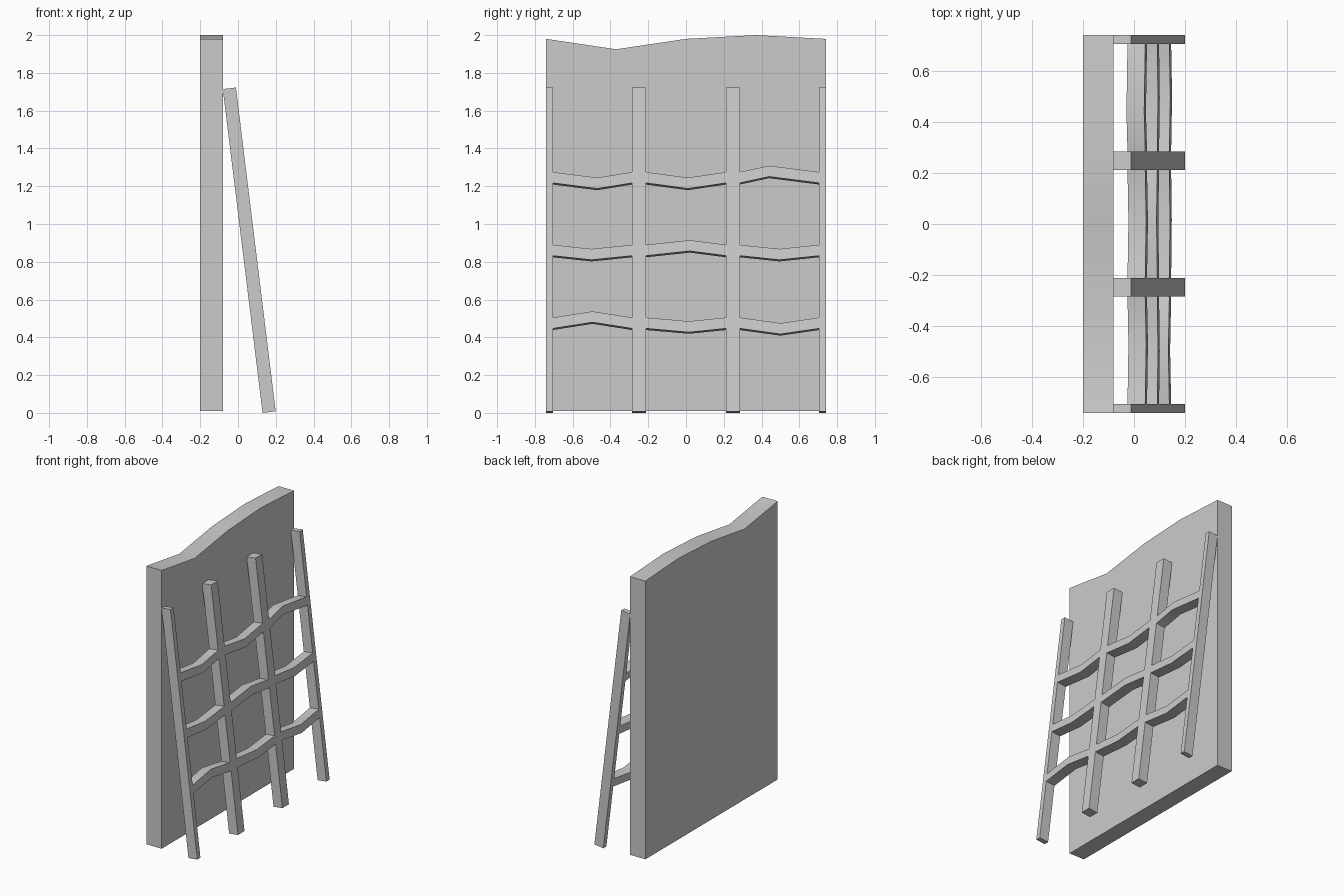
import bpy, bmesh, math
from mathutils import Matrix, Vector

if "Cube" in bpy.data.objects:
    bpy.data.objects.remove(bpy.data.objects["Cube"])

grey = bpy.data.materials.new("plain grey")
grey.use_nodes = True
color = (0.6, 0.6, 0.6, 1)
grey.diffuse_color = color
grey.node_tree.nodes["Principled BSDF"].inputs["Base Color"].default_value = color


def slab(name, outline, thickness, origin, lean=0.0):
    """Extrude a (y, height) outline towards +x, leaning back towards -x."""
    s, c = math.sin(lean), math.cos(lean)
    up, out = Vector((-s, 0, c)), Vector((c, 0, s))
    bm = bmesh.new()
    verts = [bm.verts.new(Vector(origin) + Vector((0, y, 0)) + up * h) for y, h in outline]
    face = bm.faces.new(verts)
    side = bmesh.ops.extrude_face_region(bm, geom=[face])["geom"]
    bmesh.ops.translate(bm, vec=out * thickness,
                        verts=[g for g in side if isinstance(g, bmesh.types.BMVert)])
    bmesh.ops.recalc_face_normals(bm, faces=bm.faces)
    mesh = bpy.data.meshes.new(name)
    bm.to_mesh(mesh)
    bm.free()
    mesh.materials.append(grey)
    obj = bpy.data.objects.new(name, mesh)
    bpy.context.collection.objects.link(obj)
    bpy.ops.object.select_all(action="DESELECT")
    obj.select_set(True)
    bpy.context.view_layer.objects.active = obj
    bpy.ops.object.shade_smooth_by_angle(angle=math.radians(30))
    return obj


# Wall panel with a wavy top edge
half = 0.74
wave = [(half, 1.98), (half / 2, 2.0), (0, 1.98), (-half / 2, 1.925), (-half, 1.98)]
slab("wall", [(-half, 0.01), (half, 0.01)] + wave, 0.12, (-0.2, 0, 0))

# Leaning lattice: four posts, the outer two half as wide
lean = math.radians(7)
foot = (0.13, 0, 0)
depth = 0.07
posts = [(-half, -0.705), (-0.285, -0.212), (0.212, 0.285), (0.705, half)]
for i, (a, b) in enumerate(posts):
    slab(f"post_{i + 1}", [(a, 0), (b, 0), (b, 1.727), (a, 1.727)], depth, foot, lean)

# Bent rails between the posts; each bends up or down at its middle
bends = [[(-0.495, 0.033), (0.015, -0.02), (0.5, -0.03)],
         [(-0.5, -0.022), (0.02, 0.025), (0.495, -0.022)],
         [(-0.47, -0.03), (0.01, -0.03), (0.44, 0.034)]]
height = 0.058
for row, bays in enumerate(bends):
    base = 0.442 + 0.388 * row
    for bay, (mid, bend) in enumerate(bays):
        a, b = posts[bay][1], posts[bay + 1][0]
        lower = [(a, base), (mid, base + bend), (b, base)]
        upper = [(y, h + height) for y, h in reversed(lower)]
        slab(f"rail_{row + 1}_{bay + 1}", lower + upper, depth, foot, lean)
